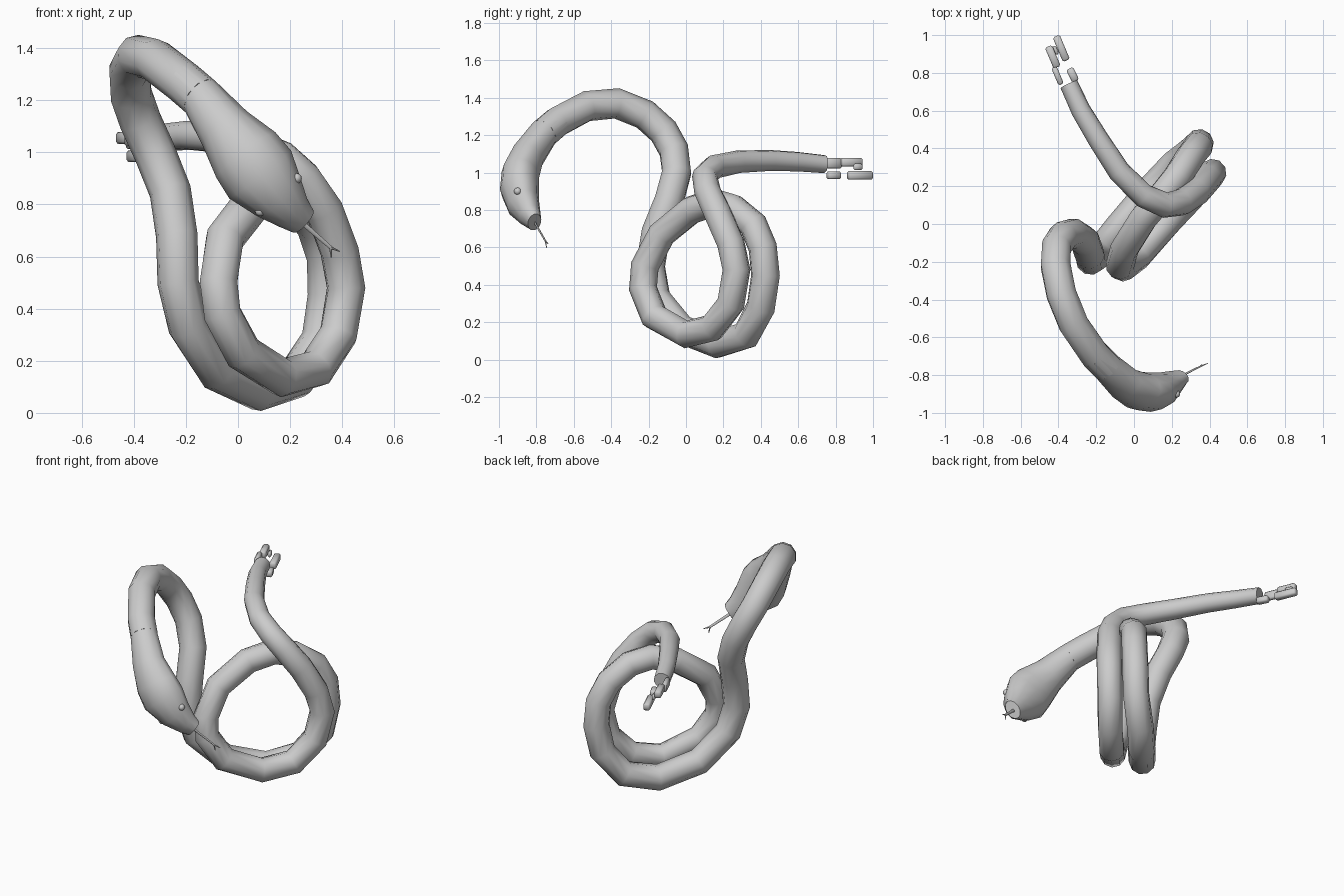
import bpy, bmesh, math
from mathutils import Vector

if "Cube" in bpy.data.objects:
    bpy.data.objects.remove(bpy.data.objects["Cube"])


def finish(bm, name, angle=50):
    bmesh.ops.recalc_face_normals(bm, faces=bm.faces)
    me = bpy.data.meshes.new(name)
    bm.to_mesh(me)
    bm.free()
    ob = bpy.data.objects.new(name, me)
    bpy.context.collection.objects.link(ob)
    bpy.ops.object.select_all(action='DESELECT')
    ob.select_set(True)
    bpy.context.view_layer.objects.active = ob
    bpy.ops.object.shade_smooth_by_angle(angle=math.radians(angle))
    return ob


def loft(name, path, sizes, side, sides=10, fixed=False, notch=1.0):
    """Skin elliptical rings along a path; sizes are (half width, half depth)."""
    pts = [Vector(p) for p in path]
    bm = bmesh.new()
    rings = []
    u = Vector(side)
    for i, p in enumerate(pts):
        t = (pts[min(i + 1, len(pts) - 1)] - p).normalized() + (p - pts[max(i - 1, 0)]).normalized()
        t.normalize()
        base = Vector(side) if fixed else u
        u = (base - t * base.dot(t)).normalized()
        v = t.cross(u)
        w, d = sizes[i]
        ring = []
        for k in range(sides):
            a = 2 * math.pi * k / sides
            s = notch if (k in (1, sides // 2 - 1) and 1 < i < len(pts) - 1) else 1
            ring.append(bm.verts.new(p + s * (u * w * math.cos(a) + v * d * math.sin(a))))
        rings.append(ring)
    for a, b in zip(rings, rings[1:]):
        for k in range(sides):
            bm.faces.new((a[k], a[(k + 1) % sides], b[(k + 1) % sides], b[k]))
    bm.faces.new(rings[0])
    bm.faces.new(rings[-1])
    return finish(bm, name)


# body: raised neck, two coils, tail
neck = [(-.14, -.76, 1.21), (-.21, -.69, 1.27), (-.32, -.53, 1.355), (-.385, -.37, 1.37),
        (-.415, -.22, 1.31), (-.41, -.12, 1.22), (-.375, -.065, 1.12), (-.32, -.05, 1.0),
        (-.26, -.09, .85), (-.235, -.16, .68), (-.23, -.19, .5)]
coil_1 = [(-.19, -.16, .33), (-.08, -.02, .16), (.08, .17, .085), (.22, .32, .13),
          (.32, .40, .28), (.345, .425, .45), (.34, .41, .6), (.3, .36, .72),
          (.23, .25, .81), (.15, .15, .84), (.05, .03, .8), (-.05, -.13, .67)]
coil_2 = [(-.075, -.22, .5), (-.06, -.23, .38), (.02, -.17, .23), (.17, 0, .135),
          (.3, .14, .17), (.385, .24, .3), (.415, .27, .48), (.39, .24, .62), (.33, .17, .78)]
tail = [(.25, .115, .9), (.165, .1, .98), (.05, .15, 1.03), (-.08, .28, 1.058),
        (-.19, .45, 1.065), (-.28, .6, 1.058), (-.345, .74, 1.045)]
spine = neck + coil_1 + coil_2 + tail
n_tail = len(spine) - len(tail)
radii = []
for i in range(len(spine)):
    if i < n_tail:
        r = .083 - .008 * min(1, i / 25)
    else:
        r = .072 - .023 * (i - n_tail) / (len(tail) - 1)
    radii.append((r, r))
loft("body", spine, radii, (.7, 0, .7))

# head: widening wedge with a pinched mouth line
head_path = [(-.21, -.69, 1.27), (-.14, -.76, 1.21), (-.05, -.845, 1.09), (.03, -.885, .99),
             (.085, -.89, .915), (.155, -.87, .83), (.21, -.835, .77), (.25, -.81, .735)]
head_sizes = [(.08, .08), (.083, .081), (.108, .09), (.143, .102),
              (.15, .105), (.112, .088), (.077, .062), (.058, .04)]
loft("head", head_path, head_sizes, (.74, 0, .67), sides=12, fixed=True, notch=.93)

# eyes
for name, p in (("eye_right", (.225, -.9, .9)), ("eye_left", (.085, -.9, .775))):
    bm = bmesh.new()
    bmesh.ops.create_uvsphere(bm, u_segments=8, v_segments=6, radius=.02)
    bmesh.ops.translate(bm, verts=bm.verts, vec=p)
    finish(bm, name)

# forked tongue
fork = (.355, -.752, .635)
loft("tongue", [(.2, -.83, .77), fork], [(.01, .005), (.007, .004)], (.7, 0, .7), sides=6)
for name, tip in (("tongue_tip_right", (.39, -.738, .62)), ("tongue_tip_left", (.358, -.745, .597))):
    loft(name, [fork, tip], [(.006, .004), (.002, .002)], (.7, 0, .7), sides=6)

# loose rattle segments past the tail end: centre, size, turn
rattle = [((-.405, .785, 1.05), (.03, .1, .055), .4), ((-.325, .79, .985), (.04, .075, .04), .45),
          ((-.43, .885, 1.055), (.04, .12, .045), .4), ((-.415, .92, 1.03), (.02, .05, .035), .4),
          ((-.385, .93, .985), (.04, .14, .045), .4)]
for i, (pos, size, turn) in enumerate(rattle):
    bm = bmesh.new()
    bmesh.ops.create_cube(bm, size=1)
    for vert in bm.verts:
        vert.co = Vector([c * s for c, s in zip(vert.co, size)])
    bmesh.ops.bevel(bm, geom=bm.edges[:], offset=.008, segments=1, affect='EDGES')
    ob = finish(bm, "rattle_segment_%d" % (i + 1))
    ob.location = pos
    ob.rotation_euler = (0, 0, turn)
